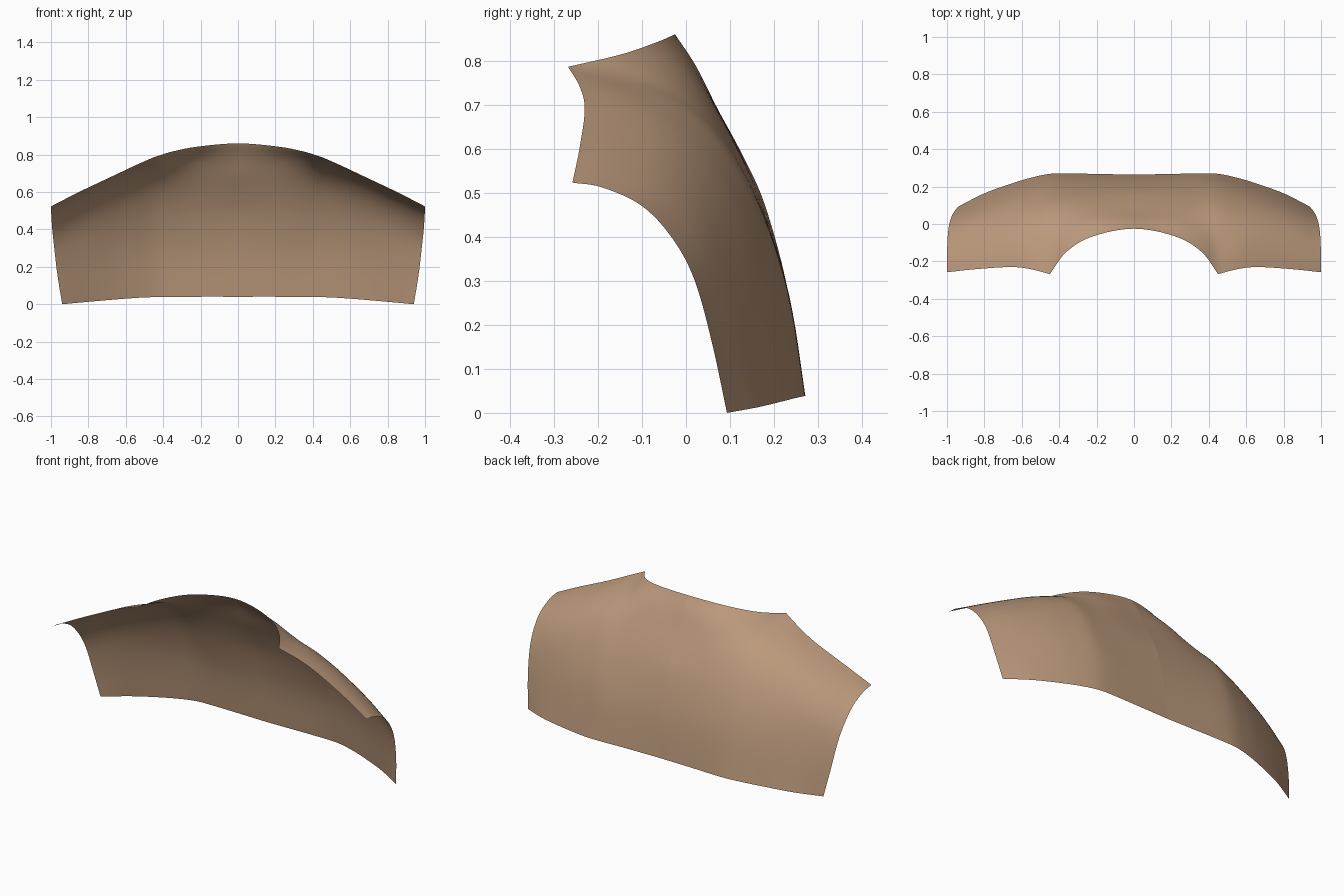
import bpy, bmesh
from mathutils import Vector

if "Cube" in bpy.data.objects:
    bpy.data.objects.remove(bpy.data.objects["Cube"])

# Half of the yoke: (x at top, x at hem, [(y, z) from neck/shoulder edge down to hem])
COLS = [
    (0.00, 0.00, [(-.025, .86), (.023, .787), (.072, .69), (.126, .59), (.18, .47), (.233, .27), (.264, .04)]),
    (0.22, 0.22, [(-.066, .842), (.008, .778), (.07, .683), (.130, .572), (.183, .445), (.236, .26), (.268, .04)]),
    (0.36, 0.36, [(-.148, .814), (-.06, .772), (.025, .705), (.102, .604), (.173, .462), (.235, .27), (.271, .039)]),
    (0.45, 0.45, [(-.268, .786), (-.15, .758), (-.035, .718), (.068, .636), (.153, .496), (.222, .30), (.268, .038)]),
    (0.55, 0.54, [(-.242, .742), (-.145, .724), (-.035, .68), (.06, .6), (.138, .468), (.202, .287), (.25, .034)]),
    (0.66, 0.65, [(-.23, .69), (-.14, .673), (-.04, .633), (.046, .555), (.117, .433), (.174, .26), (.218, .026)]),
    (0.85, 0.80, [(-.242, .60), (-.165, .585), (-.067, .545), (.012, .472), (.07, .365), (.12, .20), (.164, .013)]),
    (1.00, 0.94, [(-.258, .523), (-.19, .512), (-.10, .47), (-.03, .395), (.02, .30), (.06, .155), (.093, 0)]),
]
STEPS = 6


def spline(p, mirror_start=False):
    """Catmull-Rom through points; optional mirrored start tangent at x = 0."""
    first = Vector((-p[1].x, p[1].y, p[1].z)) if mirror_start else 2 * p[0] - p[1]
    q = [first] + p + [2 * p[-1] - p[-2]]
    out = []
    for i in range(1, len(q) - 2):
        a, b, c, d = q[i - 1:i + 3]
        for s in range(STEPS):
            t = s / STEPS
            out.append(0.5 * (2 * b + (c - a) * t + (2 * a - 5 * b + 4 * c - d) * t * t
                              + (3 * b - a - 3 * c + d) * t ** 3))
    return out + [p[-1].copy()]


# Control rows, smoothed sideways; the neck corner stays sharp on the top row
rows = []
for r in range(7):
    v = (r / 6) ** 3
    pts = [Vector((x0 + (x1 - x0) * v, *yz[r])) for x0, x1, yz in COLS]
    if r == 0:
        rows.append(spline(pts[:4], True)[:-1] + spline(pts[3:]))
    else:
        rows.append(spline(pts))

# Smooth down each column and skin the sheet
bm = bmesh.new()
grid = [[bm.verts.new(p) for p in spline(list(col))] for col in zip(*rows)]
for a, b in zip(grid, grid[1:]):
    for j in range(len(a) - 1):
        bm.faces.new((a[j], a[j + 1], b[j + 1], b[j]))

# Relax the inside of the sheet so the cloth drapes evenly
inner = [v for v in bm.verts if not v.is_boundary]
for _ in range(8):
    bmesh.ops.smooth_vert(bm, verts=inner, factor=0.5, use_axis_x=True, use_axis_y=True, use_axis_z=True)

bm.normal_update()
if sum(f.normal.y for f in bm.faces) < 0:
    bmesh.ops.reverse_faces(bm, faces=bm.faces[:])
for f in bm.faces:
    f.smooth = True
mesh = bpy.data.meshes.new("shoulder_yoke")
bm.to_mesh(mesh)
bm.free()

yoke = bpy.data.objects.new("shoulder_yoke", mesh)
bpy.context.collection.objects.link(yoke)
tan = bpy.data.materials.new("tan cloth")
tan.diffuse_color = (0.50, 0.32, 0.20, 1)
tan.use_nodes = True
tan.node_tree.nodes["Principled BSDF"].inputs["Base Color"].default_value = tan.diffuse_color
mesh.materials.append(tan)

# Other half, meeting at a centre back seam
mirror = yoke.modifiers.new("mirror", 'MIRROR')
mirror.use_mirror_merge = False
